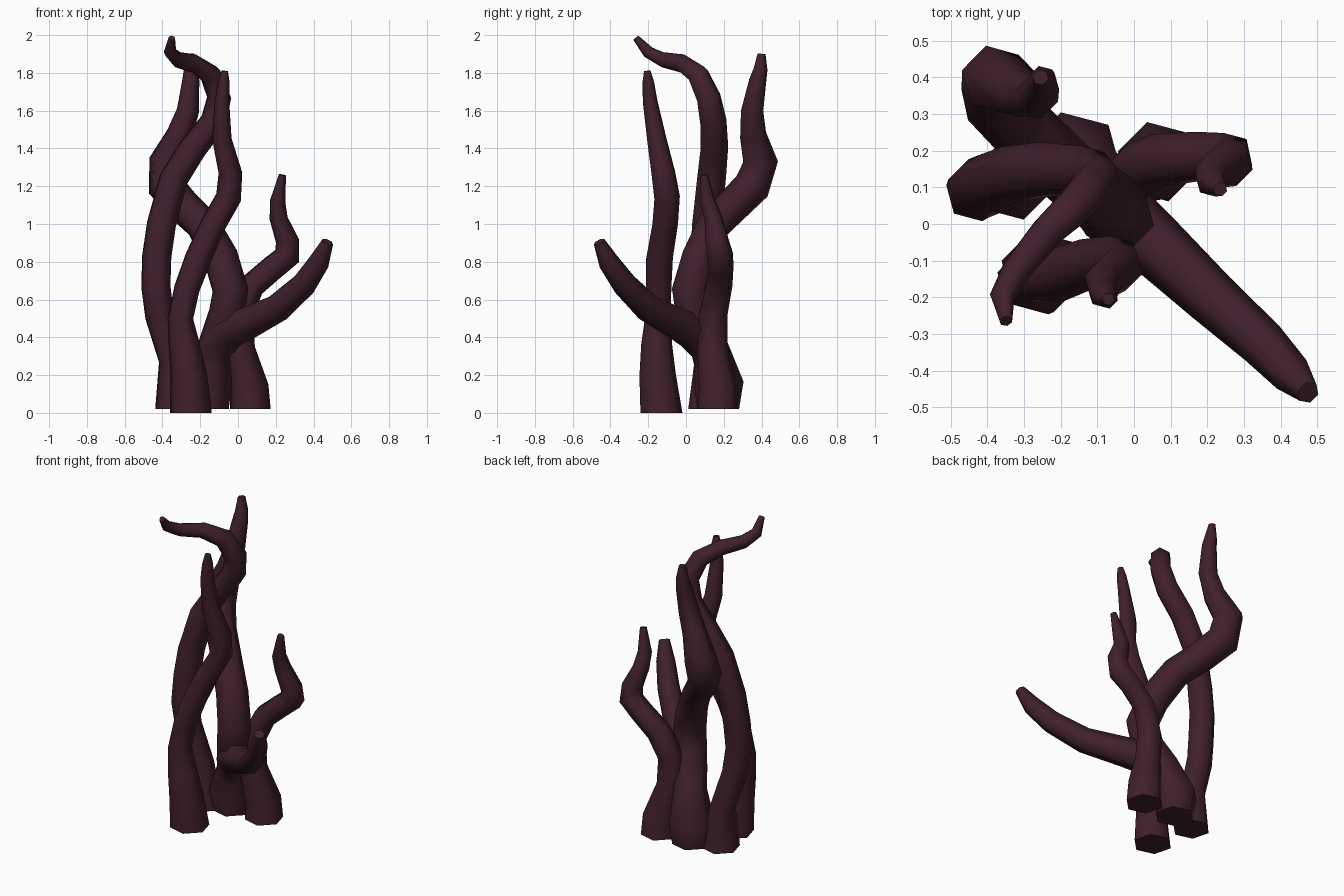
import bpy
import bmesh
import math
from mathutils import Vector

SIDES = 6
UP = Vector((0, 0, 1))

default_cube = bpy.data.objects.get("Cube")
if default_cube:
    bpy.data.objects.remove(default_cube, do_unlink=True)


def make_material(name, colour):
    material = bpy.data.materials.new(name)
    material.use_nodes = True
    material.diffuse_color = colour
    shader = material.node_tree.nodes["Principled BSDF"]
    shader.inputs["Base Color"].default_value = colour
    shader.inputs["Roughness"].default_value = 0.8
    return material


maroon = make_material("dark maroon", (0.05, 0.014, 0.025, 1))


def ring_directions(points):
    """Tangent at every path point, with the foot kept level."""
    tangents = []
    for index, point in enumerate(points):
        before = points[max(index - 1, 0)]
        after = points[min(index + 1, len(points) - 1)]
        incoming = (point - before).normalized()
        outgoing = (after - point).normalized()
        tangents.append((incoming + outgoing).normalized())
    tangents[0] = UP
    return tangents


def make_tentacle(name, path):
    """Sweep a tapering hexagon along a path of x, y, z, radius."""
    points = [Vector(entry[:3]) for entry in path]
    radii = [entry[3] for entry in path]

    mesh_builder = bmesh.new()
    rings = []
    for point, radius, tangent in zip(points, radii, ring_directions(points)):
        # tilt a level hexagon so that it faces along the path
        tilt = UP.rotation_difference(tangent)
        ring = []
        for step in range(SIDES):
            angle = math.pi / 4 + math.tau * step / SIDES
            corner = Vector((math.cos(angle), math.sin(angle), 0))
            ring.append(mesh_builder.verts.new(point + tilt @ corner * radius))
        rings.append(ring)

    for lower, upper in zip(rings, rings[1:]):
        for step in range(SIDES):
            following = (step + 1) % SIDES
            mesh_builder.faces.new((lower[step], lower[following],
                                    upper[following], upper[step]))
    mesh_builder.faces.new(list(reversed(rings[0])))
    mesh_builder.faces.new(rings[-1])
    bmesh.ops.recalc_face_normals(mesh_builder, faces=mesh_builder.faces)

    mesh = bpy.data.meshes.new(name)
    mesh_builder.to_mesh(mesh)
    mesh_builder.free()
    mesh.materials.append(maroon)
    tentacle = bpy.data.objects.new(name, mesh)
    bpy.context.collection.objects.link(tentacle)

    bpy.ops.object.select_all(action="DESELECT")
    tentacle.select_set(True)
    bpy.context.view_layer.objects.active = tentacle
    bpy.ops.object.shade_smooth_by_angle(angle=math.radians(75))
    return tentacle


# Front tentacle: leans inward, then straightens to a thin tip
make_tentacle("front_tentacle", [
    (-.25, -.13, 0, .115),
    (-.26, -.15, .2, .1),
    (-.285, -.155, .36, .085),
    (-.305, -.15, .5, .07),
    (-.27, -.145, .66, .07),
    (-.21, -.14, .82, .073),
    (-.13, -.11, 1, .07),
    (-.05, -.1, 1.14, .07),
    (-.04, -.12, 1.27, .065),
    (-.085, -.155, 1.45, .053),
    (-.085, -.19, 1.65, .04),
    (-.075, -.2, 1.75, .032),
    (-.07, -.205, 1.81, .018),
])

# Side tentacle: the tallest, hooking forward at the top
make_tentacle("side_tentacle", [
    (-.33, .12, .02, .112),
    (-.345, .12, .28, .077),
    (-.415, .095, .51, .079),
    (-.435, .085, .67, .08),
    (-.43, .1, .83, .08),
    (-.405, .11, 1, .08),
    (-.34, .135, 1.24, .079),
    (-.24, .15, 1.4, .076),
    (-.13, .145, 1.54, .072),
    (-.1, .12, 1.67, .066),
    (-.145, .065, 1.79, .06),
    (-.235, -.02, 1.85, .05),
    (-.32, -.125, 1.87, .042),
    (-.36, -.2, 1.91, .034),
    (-.35, -.265, 1.985, .018),
])

# Rear tentacle: sweeps back, then turns upright
make_tentacle("rear_tentacle", [
    (-.16, .17, .02, .115),
    (-.165, .175, .15, .135),
    (-.12, .13, .34, .098),
    (-.06, .04, .52, .098),
    (-.04, .02, .65, .098),
    (-.09, .07, .82, .095),
    (-.19, .15, 1, .09),
    (-.295, .25, 1.1, .092),
    (-.38, .35, 1.2, .1),
    (-.38, .395, 1.33, .095),
    (-.31, .355, 1.47, .072),
    (-.265, .35, 1.6, .061),
    (-.25, .38, 1.76, .047),
    (-.25, .395, 1.82, .038),
    (-.255, .4, 1.9, .022),
])

# Reaching arm: rises with the rear trunk, then bends to the front
make_tentacle("reaching_arm", [
    (-.15, .15, .02, .09),
    (-.14, .14, .2, .085),
    (-.115, .11, .34, .09),
    (-.06, .04, .43, .1),
    (.04, -.04, .47, .088),
    (.21, -.2, .555, .075),
    (.35, -.325, .68, .066),
    (.43, -.41, .8, .056),
    (.475, -.46, .905, .032),
])

# Short tentacle: kinks outward, then rises to a point
make_tentacle("short_tentacle", [
    (.065, .17, .02, .112),
    (.06, .17, .14, .105),
    (.01, .14, .34, .083),
    (.005, .145, .52, .077),
    (.07, .175, .67, .073),
    (.18, .185, .765, .069),
    (.26, .18, .83, .072),
    (.262, .165, .91, .064),
    (.215, .145, 1.03, .05),
    (.21, .115, 1.12, .042),
    (.235, .095, 1.26, .02),
])
